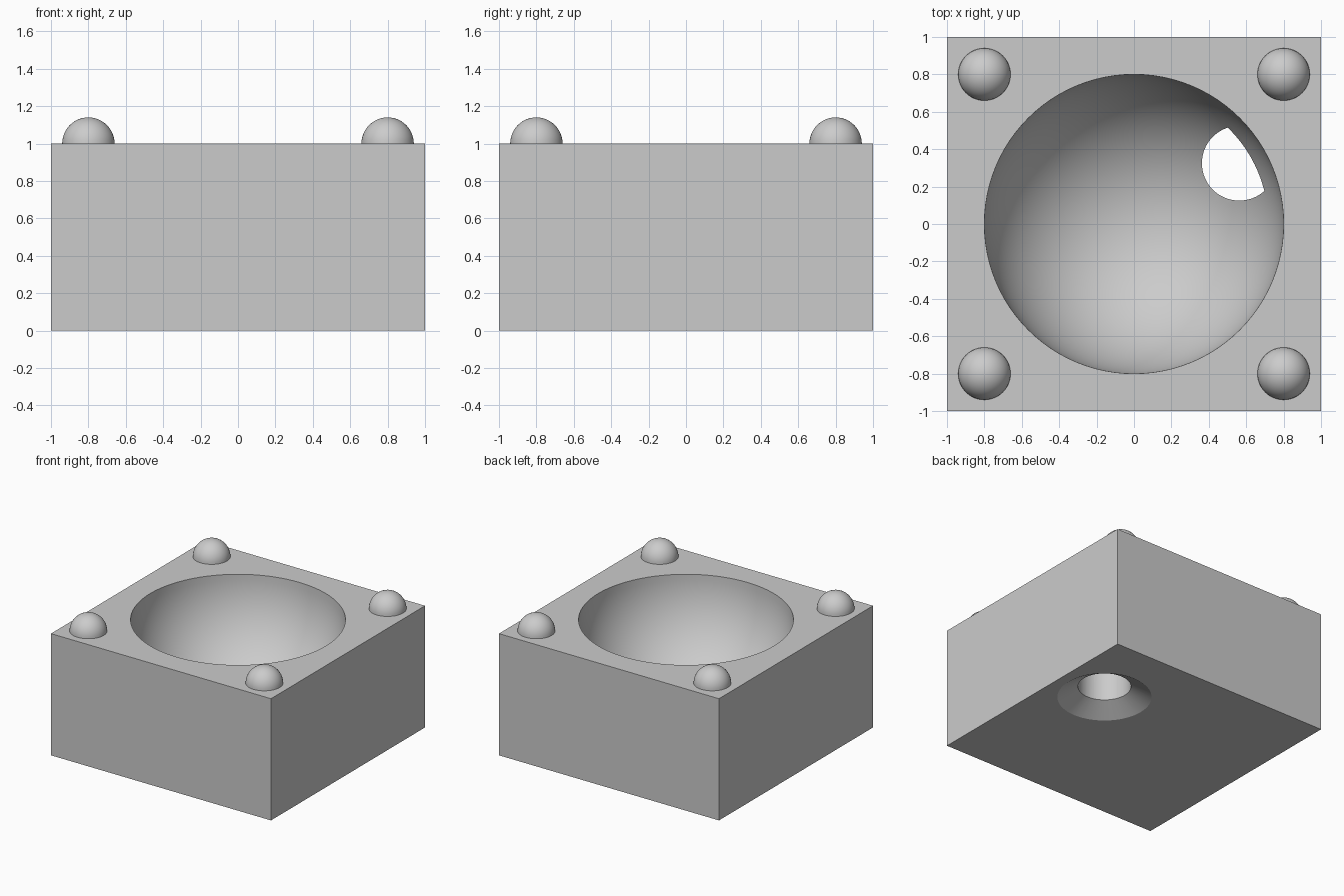
import bpy
import bmesh
from math import cos, sin, radians
from mathutils import Matrix, Vector

default = bpy.data.objects.get("Cube")
if default:
    bpy.data.objects.remove(default, do_unlink=True)

# One plain grey
grey = bpy.data.materials.new("light_grey")
grey.use_nodes = True
colour = (0.6, 0.6, 0.6, 1)
grey.diffuse_color = colour
grey.node_tree.nodes["Principled BSDF"].inputs["Base Color"].default_value = colour


def make_object(name, bm):
    mesh = bpy.data.meshes.new(name)
    bm.to_mesh(mesh)
    bm.free()
    obj = bpy.data.objects.new(name, mesh)
    bpy.context.collection.objects.link(obj)
    mesh.materials.append(grey)
    return obj


def smooth(obj):
    bpy.ops.object.select_all(action='DESELECT')
    obj.select_set(True)
    bpy.context.view_layer.objects.active = obj
    bpy.ops.object.shade_smooth_by_angle(angle=radians(30))


def ball(radius, segments):
    bm = bmesh.new()
    bmesh.ops.create_uvsphere(bm, u_segments=segments, v_segments=segments // 2, radius=radius)
    return bm


def tapered_cutter(name, x, y, low, high, r_low, r_high):
    bm = bmesh.new()
    bmesh.ops.create_cone(bm, cap_ends=True, segments=64, radius1=r_low, radius2=r_high,
                          depth=high - low,
                          matrix=Matrix.Translation((x, y, (low + high) / 2)))
    return make_object(name, bm)


def cut(target, cutter):
    cutter.hide_render = True
    mod = target.modifiers.new(cutter.name, 'BOOLEAN')
    mod.operation = 'DIFFERENCE'
    mod.solver = 'EXACT'
    mod.object = cutter
    bpy.context.view_layer.objects.active = target
    bpy.ops.object.modifier_apply(modifier=mod.name)
    bpy.data.objects.remove(cutter, do_unlink=True)


# Square block
bm = bmesh.new()
bmesh.ops.create_cube(bm, size=1, matrix=Matrix.Translation((0, 0, 0.5)) @ Matrix.Diagonal((2, 2, 1, 1)))
block = make_object("block", bm)

# Hemispherical bowl sunk into the top
bm = ball(0.8, 96)
bmesh.ops.translate(bm, verts=bm.verts, vec=(0, 0, 1))
cut(block, make_object("bowl_cutter", bm))

# Off-centre drain hole with a flat ceiling, countersunk from below
hole_x, hole_y = 0.65 * cos(radians(30)), 0.65 * sin(radians(30))
cut(block, tapered_cutter("drain_cutter", hole_x, hole_y, -0.1, 0.65, 0.2, 0.2))
cut(block, tapered_cutter("countersink_cutter", hole_x, hole_y, -0.09, 0.09, 0.51, 0.2))
smooth(block)

# Half-round studs on the four corners
for side_x, x_name in ((-0.8, "right"), (0.8, "left")):
    for side_y, y_name in ((-0.8, "front"), (0.8, "back")):
        bm = ball(0.14, 48)
        bmesh.ops.bisect_plane(bm, geom=bm.verts[:] + bm.edges[:] + bm.faces[:], dist=0.0001,
                               plane_co=Vector(), plane_no=(0, 0, 1), clear_inner=True)
        stud = make_object(f"{y_name}_{x_name}_stud", bm)
        stud.location = (side_x, side_y, 1)
        smooth(stud)
